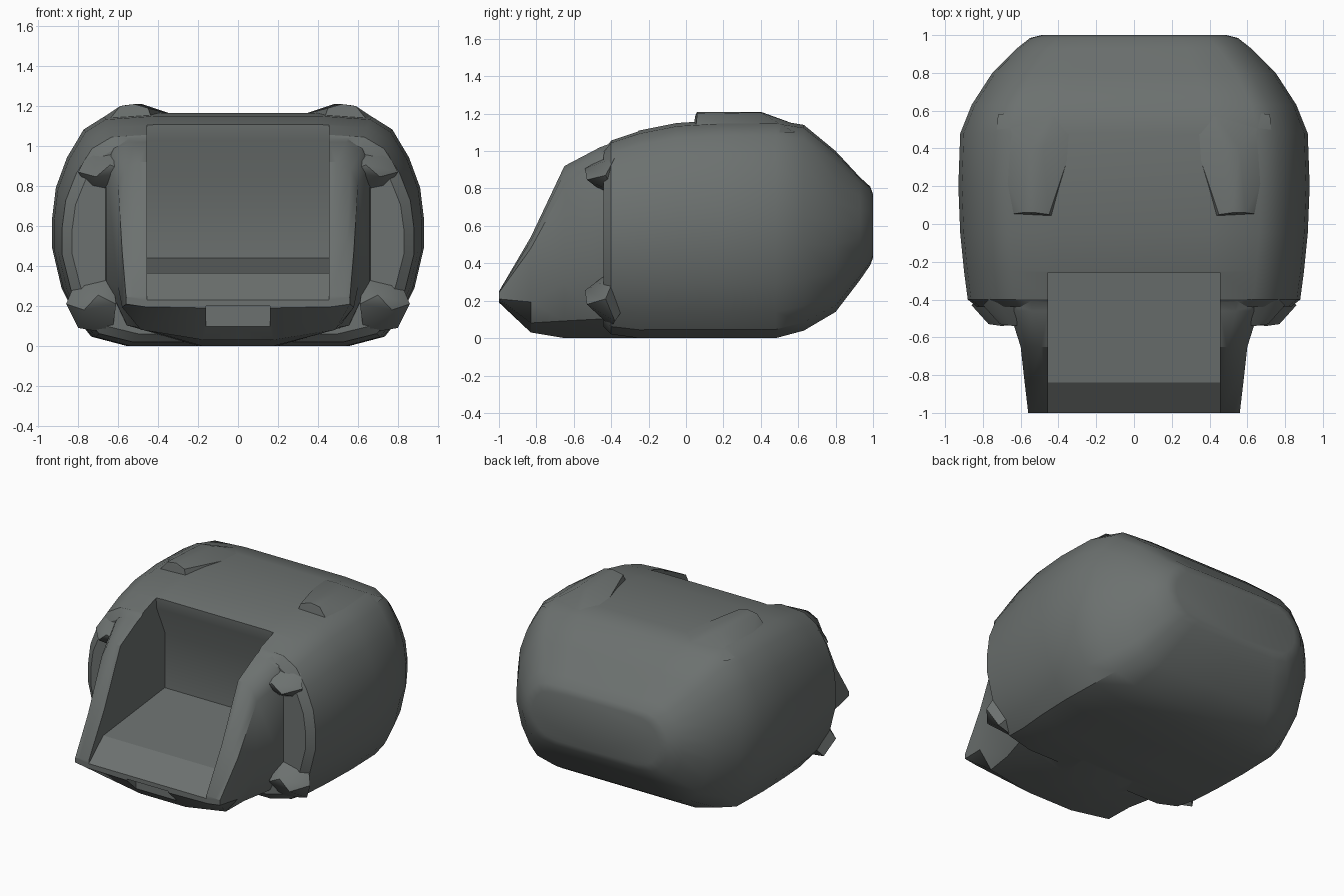
import bpy, bmesh, math

if "Cube" in bpy.data.objects:
    bpy.data.objects.remove(bpy.data.objects["Cube"])

# One flat stone-grey material
GREY = (0.15, 0.165, 0.16, 1)
stone = bpy.data.materials.new("stone_grey")
stone.use_nodes = True
stone.diffuse_color = GREY
bsdf = stone.node_tree.nodes["Principled BSDF"]
bsdf.inputs["Base Color"].default_value = GREY
bsdf.inputs["Roughness"].default_value = 0.8


def finish(name, bm):
    bmesh.ops.recalc_face_normals(bm, faces=bm.faces)
    mesh = bpy.data.meshes.new(name)
    bm.to_mesh(mesh)
    bm.free()
    mesh.materials.append(stone)
    obj = bpy.data.objects.new(name, mesh)
    bpy.context.collection.objects.link(obj)
    return obj


def select(obj):
    bpy.ops.object.select_all(action='DESELECT')
    obj.select_set(True)
    bpy.context.view_layer.objects.active = obj


def loft(name, half, stations):
    """Skin a mirrored half section through stations (y, half width, bottom, top)."""
    section = half + [(-x, z) for x, z in reversed(half[1:-1])]
    bm = bmesh.new()
    rings = [[bm.verts.new((x * w, y, lo + z * (hi - lo))) for x, z in section]
             for y, w, lo, hi in stations]
    n = len(section)
    for a, b in zip(rings, rings[1:]):
        for i in range(n):
            j = (i + 1) % n
            bm.faces.new((a[i], a[j], b[j], b[i]))
    bm.faces.new(rings[0])
    bm.faces.new(rings[-1])
    return finish(name, bm)


def prism(name, outline, half_width):
    """Extrude a (y, z) outline across x."""
    bm = bmesh.new()
    face = bm.faces.new([bm.verts.new((-half_width, y, z)) for y, z in outline])
    out = bmesh.ops.extrude_face_region(bm, geom=[face])
    moved = [v for v in out["geom"] if isinstance(v, bmesh.types.BMVert)]
    bmesh.ops.translate(bm, vec=(2 * half_width, 0, 0), verts=moved)
    return finish(name, bm)


def hull(name, points):
    bm = bmesh.new()
    for p in points:
        bm.verts.new(p)
    bmesh.ops.convex_hull(bm, input=bm.verts)
    return finish(name, bm)


def boolean(target, tool, operation):
    mod = target.modifiers.new(operation.lower(), 'BOOLEAN')
    mod.operation = operation
    mod.object = tool
    mod.solver = 'EXACT'
    select(target)
    bpy.ops.object.modifier_apply(modifier=mod.name)
    bpy.data.objects.remove(tool)


# Rounded main body
round_half = [(0, 1), (.45, 1), (.72, .985), (.83, .93), (.92, .81), (.98, .68), (1, .55),
              (1, .42), (.95, .25), (.87, .12), (.79, .04), (.6, 0), (0, 0)]
body = loft("body", round_half, [
    (-.44, .83, .06, 1.01), (-.4, .88, .02, 1.06), (-.25, .9, 0, 1.11), (-.05, .92, 0, 1.15),
    (.2, .93, 0, 1.165), (.48, .92, 0, 1.165), (.63, .86, .04, 1.14),
    (.8, .75, .14, 1), (.93, .62, .31, .86), (.985, .55, .39, .81), (1, .49, .43, .77)])

# Sloping snout frame, keel-shaped underneath
box_half = [(0, 1), (.82, 1), (.94, .96), (1, .88), (1, .32), (.84, .1), (.3, 0), (0, 0)]
snout = loft("snout", box_half, [
    (-1, .56, .19, .25), (-.83, .58, .03, .54), (-.65, .6, 0, .92),
    (-.46, .66, 0, 1.02), (-.27, .68, 0, 1.09), (.05, .6, .02, 1.12)])
boolean(body, snout, 'UNION')

# Open cavity: front lip, floor, back wall, overhanging ceiling and upper lip
cavity = prism("cavity", [(-1.04, .195), (-.84, .365), (-.16, .44), (-.155, .82),
                          (-.25, 1.03), (-.27, 1.3), (-1.1, 1.3)], .455)
boolean(body, cavity, 'DIFFERENCE')

# Small notch under the lip
notch = prism("notch", [(-1.1, .2), (-.9, .2), (-.9, -.1), (-1.1, -.1)], .16)
boolean(body, notch, 'DIFFERENCE')

parts = [(body, 33)]
for side, label in ((1, "left"), (-1, "right")):
    # Low brow ridge on the roof: blunt front, fading into the body
    ridge = [(side * x, y, z) for x, y, z in (
        (.43, .04, 1.13), (.67, .05, 1.1), (.45, .05, 1.19), (.52, .06, 1.21),
        (.59, .06, 1.2), (.48, .4, 1.21), (.56, .4, 1.205), (.3, .5, 1.15),
        (.4, .62, 1.13), (.72, .58, 1.1), (.74, .35, 1.1))]
    parts.append((hull(label + "_brow_ridge", ridge), 50))
    # Cheek lumps above and below the recess behind the snout
    for part, shift, z, tall in (("upper_cheek", -.05, .87, .12), ("lower_cheek", .01, .21, .15)):
        lump = [(side * (x + shift), y, z + k * tall) for x, y, k in (
            (.6, -.53, 0), (.69, -.54, .3), (.76, -.53, -.2), (.85, -.43, 0),
            (.62, -.4, 1), (.8, -.38, .8), (.62, -.4, -1), (.79, -.38, -.8), (.7, -.3, 0))]
        parts.append((hull(label + "_" + part, lump), 40))

for part, crease in parts:
    select(part)
    bpy.ops.object.shade_smooth_by_angle(angle=math.radians(crease))
